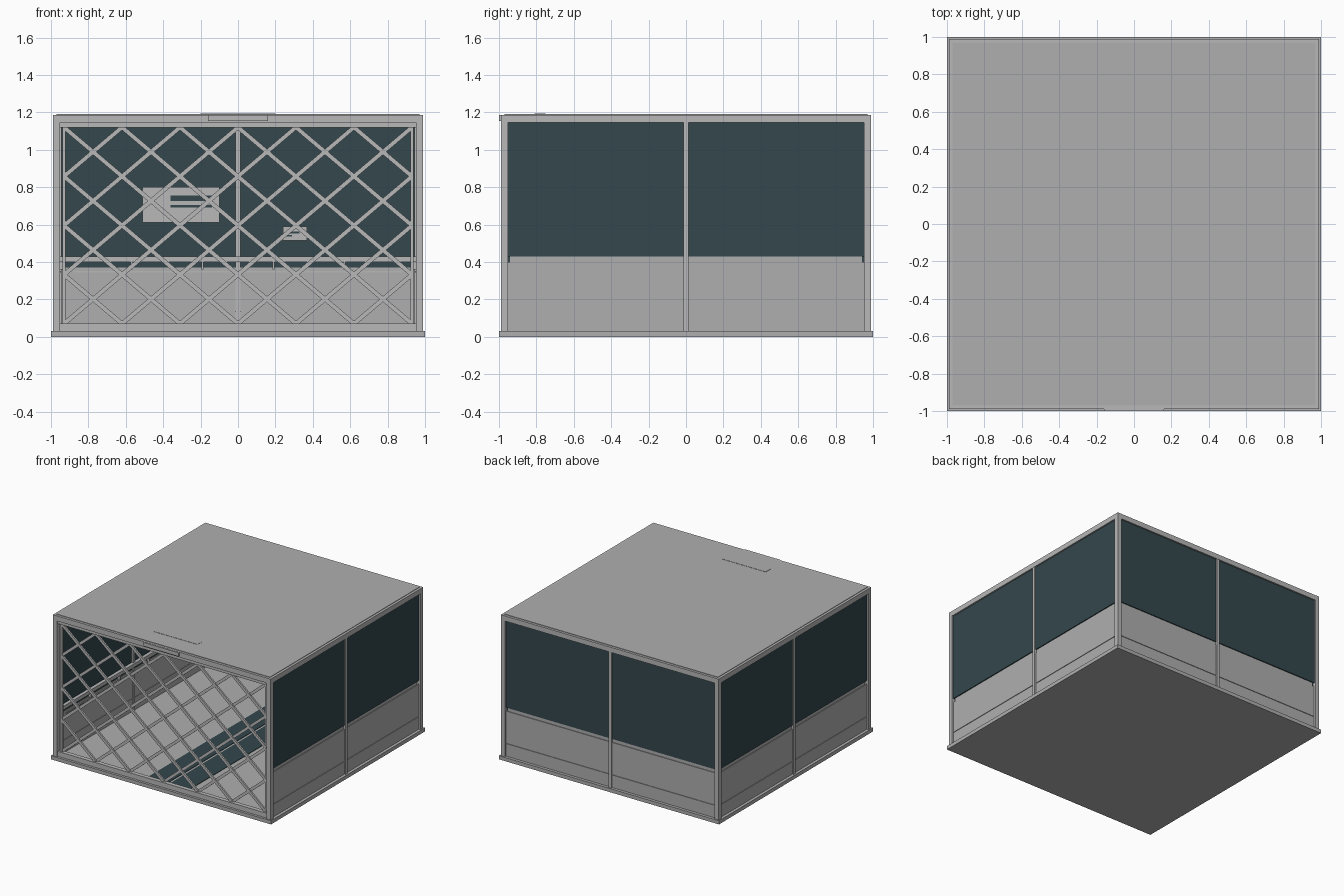
import bpy, math

if "Cube" in bpy.data.objects:
    bpy.data.objects.remove(bpy.data.objects["Cube"])


def material(name, rgb):
    m = bpy.data.materials.new(name)
    m.diffuse_color = (*rgb, 1)
    m.use_nodes = True
    m.node_tree.nodes["Principled BSDF"].inputs["Base Color"].default_value = m.diffuse_color
    return m


GREY = material("grey sheet metal", (0.43, 0.43, 0.43))
FRAME = material("light grey frame", (0.48, 0.48, 0.48))
TEAL = material("dark teal", (0.033, 0.063, 0.072))


def box(name, x0, x1, y0, y1, z0, z1, mat=FRAME):
    bpy.ops.mesh.primitive_cube_add(size=1, location=((x0 + x1) / 2, (y0 + y1) / 2, (z0 + z1) / 2))
    o = bpy.context.object
    o.name = name
    o.scale = (x1 - x0, y1 - y0, z1 - z0)
    bpy.ops.object.transform_apply(location=False, rotation=False, scale=True)
    o.data.materials.append(mat)
    return o


# Base, floor runner and roof panel
box("base", -1, 1, -1, 1, 0, 0.03, GREY)
for s in (-1, 1):
    box("floor_runner", *sorted((s * 0.01, s * 0.19)), -0.95, 0.95, 0.03, 0.034, TEAL)
box("roof_panel", -0.97, 0.97, -0.97, 0.97, 1.162, 1.191, GREY)

# Roof beams and corner posts
for s in (-1, 1):
    box("roof_beam_long", -0.99, 0.99, *sorted((s * 0.95, s * 0.99)), 1.145, 1.187)
    box("roof_beam_side", *sorted((s * 0.95, s * 0.99)), -0.95, 0.95, 1.145, 1.187)
    for sy in (-1, 1):
        box("corner_post", *sorted((s * 0.953, s * 0.99)), *sorted((sy * 0.953, sy * 0.99)), 0.03, 1.145)


# Three closed walls: each built along local x, then turned into place
def wall(angle):
    parts = [
        box("wall_upper_panel", -0.955, 0.955, 0.958, 0.978, 0.43, 1.145, TEAL),
        box("wall_inner_strip", -0.955, 0.955, 0.956, 0.962, 0.37, 0.43, TEAL),
        box("wall_lower_panel", -0.955, 0.955, 0.952, 0.976, 0.138, 0.37, GREY),
        box("wall_lower_cover", -0.955, 0.955, 0.962, 0.976, 0.37, 0.40, GREY),
        box("wall_recess", -0.94, 0.94, 0.962, 0.970, 0.40, 0.43, GREY),
        box("wall_skirting", -0.955, 0.955, 0.952, 0.976, 0.03, 0.133, GREY),
        box("wall_groove", -0.955, 0.955, 0.956, 0.971, 0.133, 0.138, GREY),
        box("wall_middle_post", -0.0125, 0.0125, 0.945, 0.988, 0.03, 1.145),
        box("wall_rail", -0.94, 0.94, 0.93, 0.956, 0.40, 0.43),
        box("wall_trim", -0.88, 0.88, 0.946, 0.952, 0.343, 0.352),
    ]
    for x in (-0.57, -0.19, 0.19, 0.57):
        parts.append(box("rail_bracket", x - 0.006, x + 0.006, 0.935, 0.957, 0.36, 0.40))
    c, s = round(math.cos(angle)), round(math.sin(angle))
    for o in parts:
        x, y, z = o.location
        o.location = (c * x - s * y, s * x + c * y, z)
        o.rotation_euler.z = angle


for a in (0, math.pi / 2, -math.pi / 2):
    wall(a)

# Notice boards on the inside of the back wall
box("large_notice", -0.51, -0.10, 0.949, 0.958, 0.61, 0.80)
for z0, z1 in ((0.725, 0.755), (0.69, 0.705)):
    box("large_notice_stripe", -0.36, -0.14, 0.946, 0.949, z0, z1, TEAL)
box("small_notice", 0.24, 0.37, 0.949, 0.958, 0.515, 0.59)
for z0, x1 in ((0.553, 0.33), (0.535, 0.29)):
    box("small_notice_stripe", 0.26, x1, 0.946, 0.949, z0, z0 + 0.01, TEAL)

# Front grille frame
X, Z0, Z1, Y = 0.93, 0.07, 1.12, -0.957
for s in (-1, 1):
    box("grille_side", s * X - 0.009, s * X + 0.009, Y - 0.01, Y + 0.01, 0.03, 1.145)
box("grille_sill", -0.953, 0.953, -0.98, -0.945, 0.03, Z0)
box("grille_header", -0.953, 0.953, -0.98, -0.945, Z1, 1.145)

# Crossed diagonal bars, clipped to the frame
step, rise = 2 * X / 6, (Z1 - Z0) / 4
slope = rise / step
for s in (-1, 1):
    for k in range(-3, 6):
        xa = -X + step * k           # where the bar meets the bottom
        xb = xa + (Z1 - Z0) / slope  # where it meets the top
        a, b = max(xa, -X), min(xb, X)
        if b - a < 0.01:
            continue
        za, zb = Z0 + (a - xa) * slope, Z0 + (b - xa) * slope
        length = math.hypot(b - a, zb - za)
        o = box("grille_bar", -length / 2, length / 2, -0.007, 0.007, -0.0115, 0.0115)
        o.location = (s * (a + b) / 2, Y + s * 0.004, (za + zb) / 2)
        o.rotation_euler.y = -s * math.atan(slope)

# Shutter housing at the top front and fixture sunk into the roof
box("shutter_box", -0.16, 0.16, -1, -0.96, 1.155, 1.185)
box("roof_fixture", -0.2, 0.2, -0.81, -0.75, 1.15, 1.193, GREY)
